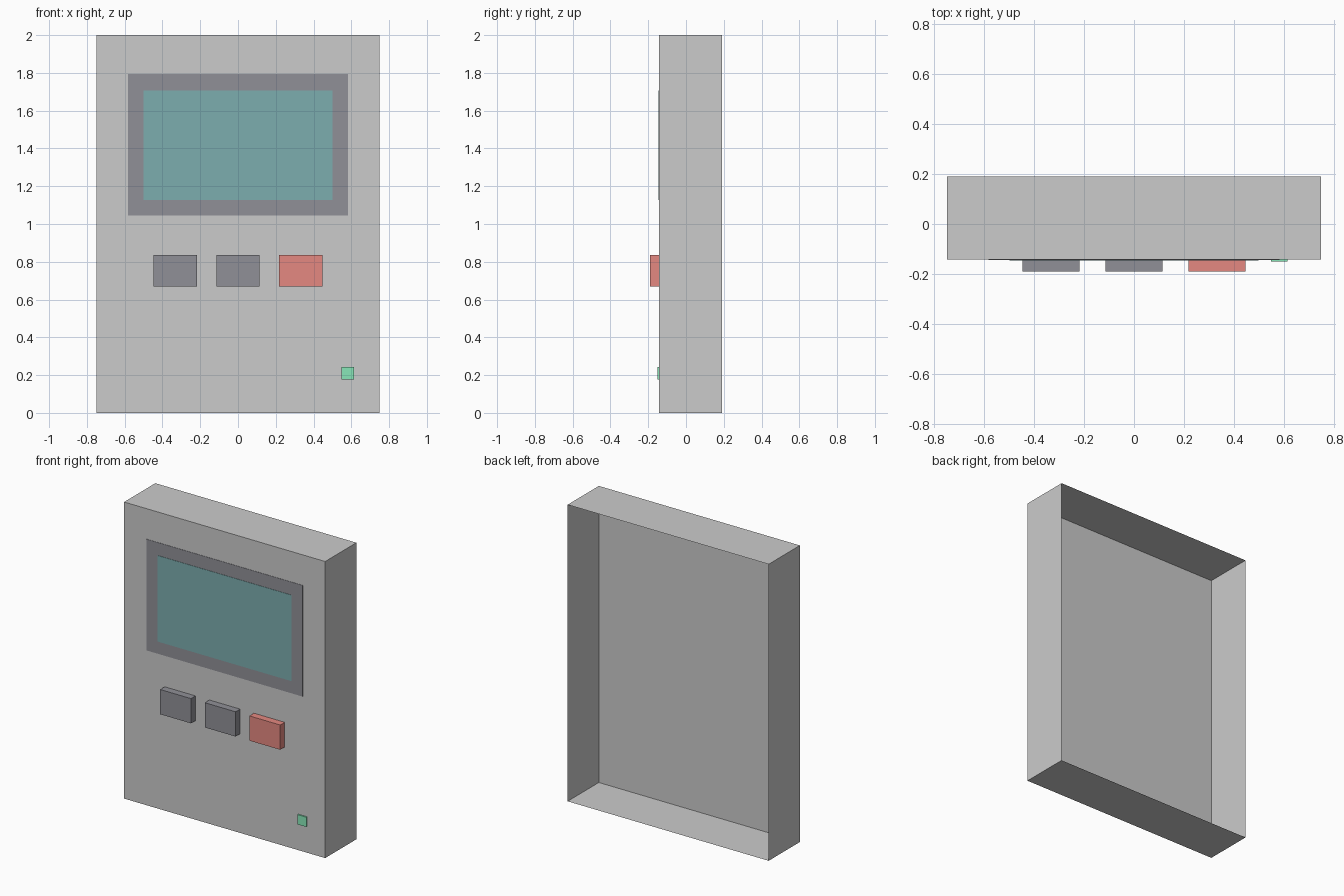
import bpy
import bmesh
from mathutils import Matrix

if "Cube" in bpy.data.objects:
    bpy.data.objects.remove(bpy.data.objects["Cube"])

FACE_Y = -0.142   # front plane of the housing


def material(name, rgb):
    mat = bpy.data.materials.new(name)
    mat.diffuse_color = (*rgb, 1.0)
    mat.use_nodes = True
    mat.node_tree.nodes["Principled BSDF"].inputs["Base Color"].default_value = mat.diffuse_color
    return mat


def open_box(name, x, z, y, open_side, mat=None):
    """Box spanning the x, z, y ranges, with its rear (+y) face removed."""
    spans = (x, y, z)
    centre = [(a + b) / 2 for a, b in spans]
    size = [b - a for a, b in spans]
    bm = bmesh.new()
    bmesh.ops.create_cube(bm, size=1.0, matrix=Matrix.LocRotScale(centre, None, size))
    bm.normal_update()
    rear = [f for f in bm.faces if f.normal.y > 0.9]
    if open_side:
        bmesh.ops.delete(bm, geom=rear, context='FACES_ONLY')
    mesh = bpy.data.meshes.new(name)
    bm.to_mesh(mesh)
    bm.free()
    obj = bpy.data.objects.new(name, mesh)
    bpy.context.collection.objects.link(obj)
    if mat:
        mesh.materials.append(mat)
    return obj


dark = material("dark_plastic", (0.28, 0.28, 0.31))
teal = material("screen_teal", (0.20, 0.42, 0.43))
red = material("button_red", (0.78, 0.25, 0.22))
green = material("lamp_green", (0.25, 0.80, 0.48))

# Housing: thin shell, open at the back
open_box("housing", (-0.75, 0.75), (0, 2), (FACE_Y, 0.19), True)

# Display: nearly flush bezel and screen
open_box("screen_bezel", (-0.583, 0.583), (1.045, 1.795), (FACE_Y - 0.002, FACE_Y), True, dark)
open_box("screen", (-0.5, 0.5), (1.128, 1.708), (FACE_Y - 0.004, FACE_Y - 0.002), True, teal)

# Row of three buttons
for i, (label, mat) in enumerate((("left", dark), ("middle", dark), ("right", red))):
    cx = (i - 1) * 0.333
    open_box(f"button_{label}", (cx - 0.115, cx + 0.115), (0.668, 0.835),
             (-0.19, FACE_Y), True, mat)

# Status lamp
open_box("status_lamp", (0.549, 0.615), (0.177, 0.243), (-0.151, FACE_Y), True, green)
